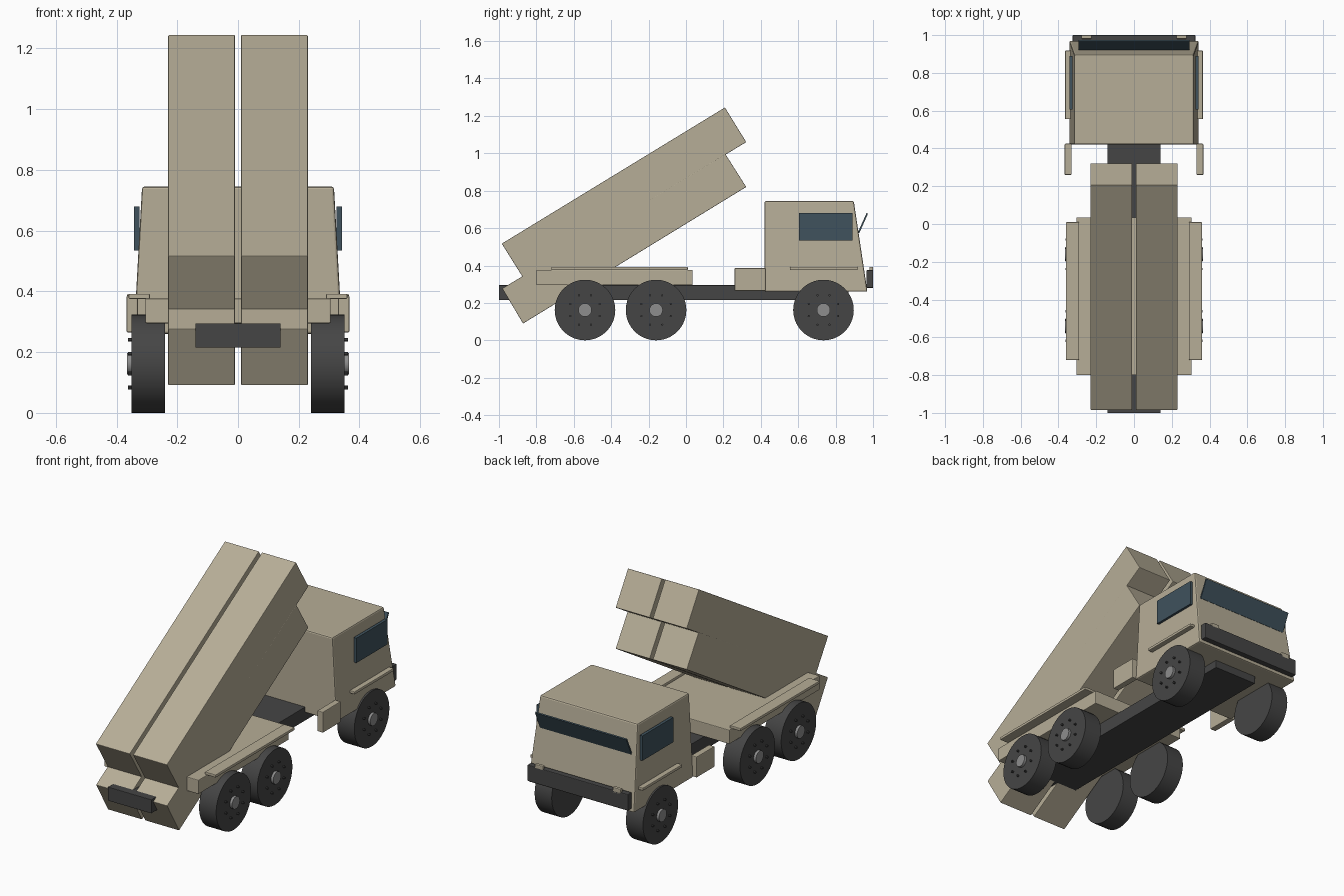
import bpy, bmesh, math
from mathutils import Matrix

if "Cube" in bpy.data.objects:
    bpy.data.objects.remove(bpy.data.objects["Cube"])


def material(name, rgb):
    m = bpy.data.materials.new(name)
    m.diffuse_color = (*rgb, 1)
    m.use_nodes = True
    m.node_tree.nodes["Principled BSDF"].inputs["Base Color"].default_value = m.diffuse_color
    return m


TAN = material("tan paint", (0.47, 0.42, 0.31))
DARK = material("dark steel", (0.06, 0.06, 0.06))
RUBBER = material("rubber", (0.06, 0.06, 0.06))
GLASS = material("glass", (0.05, 0.085, 0.11))
HUB = material("hub metal", (0.27, 0.27, 0.27))


def finish(name, bm, mat, bevel=0.0):
    bmesh.ops.recalc_face_normals(bm, faces=bm.faces)
    me = bpy.data.meshes.new(name)
    bm.to_mesh(me)
    bm.free()
    ob = bpy.data.objects.new(name, me)
    bpy.context.collection.objects.link(ob)
    me.materials.append(mat)
    if bevel:
        mod = ob.modifiers.new("bevel", 'BEVEL')
        mod.width = bevel
        mod.segments = 2
    return ob


def box(name, x, y, z, mat, bevel=0.004):
    """Box from (min, max) ranges."""
    bm = bmesh.new()
    bmesh.ops.create_cube(bm, size=1)
    for v in bm.verts:
        v.co = [lo + (c + 0.5) * (hi - lo) for c, (lo, hi) in zip(v.co, (x, y, z))]
    return finish(name, bm, mat, bevel)


def prism(name, profile, x, mat, bevel=0.0):
    """Extrude a (y, z) profile across an x range."""
    bm = bmesh.new()
    face = bm.faces.new([bm.verts.new((x[0], a, b)) for a, b in profile])
    ext = bmesh.ops.extrude_face_region(bm, geom=[face])
    for v in ext["geom"]:
        if isinstance(v, bmesh.types.BMVert):
            v.co.x = x[1]
    return finish(name, bm, mat, bevel)


def add_cylinder(bm, r, x, y, z, segments):
    m = Matrix.Translation(((x[0] + x[1]) / 2, y, z)) @ Matrix.Rotation(math.pi / 2, 4, 'Y')
    bmesh.ops.create_cone(bm, cap_ends=True, segments=segments, radius1=r, radius2=r,
                          depth=abs(x[1] - x[0]), matrix=m)


def smooth(ob):
    bpy.ops.object.select_all(action='DESELECT')
    ob.select_set(True)
    bpy.context.view_layer.objects.active = ob
    bpy.ops.object.shade_smooth_by_angle(angle=math.radians(35))


# chassis and rear deck
box("chassis_frame", (-0.14, 0.14), (-1.0, 0.87), (0.215, 0.295), DARK, 0.002)
box("deck", (-0.305, 0.305), (-0.80, 0.035), (0.295, 0.377), TAN)

# cab: raked front, sides tapering toward the roof
cab = prism("cab", [(0.42, 0.26), (0.97, 0.26), (0.897, 0.745), (0.42, 0.745)],
            (-0.343, 0.343), TAN, 0.008)
for v in cab.data.vertices:
    if v.co.z > 0.5:
        v.co.x *= 0.316 / 0.343

# windscreen leaning forward at the top, and front bumper
prism("windscreen", [(0.918, 0.575), (0.926, 0.572), (0.973, 0.677), (0.965, 0.68)],
      (-0.295, 0.295), GLASS)
box("bumper", (-0.325, 0.325), (0.965, 1.0), (0.28, 0.375), DARK)

# parts repeated on both sides
for s, side in ((-1, "left"), (1, "right")):
    def pair(a, b):
        return tuple(sorted((s * a, s * b)))
    box(f"side_window_{side}", pair(0.325, 0.342), (0.605, 0.89), (0.535, 0.68), GLASS, 0)
    box(f"cab_fender_{side}", pair(0.31, 0.365), (0.555, 0.918), (0.375, 0.392), TAN)
    box(f"deck_fender_{side}", pair(0.29, 0.36), (-0.72, 0.01), (0.375, 0.392), TAN)
    box(f"side_locker_{side}", pair(0.33, 0.367), (0.26, 0.425), (0.265, 0.386), TAN)
    box(f"headlight_{side}", pair(0.225, 0.278), (0.98, 1.0), (0.36, 0.392), TAN)

    # wheels with hub and a ring of bolts
    for axle, y in (("rear", -0.54), ("middle", -0.16), ("front", 0.735)):
        bm = bmesh.new()
        add_cylinder(bm, 0.162, pair(0.24, 0.35), y, 0.162, 40)
        smooth(finish(f"tyre_{axle}_{side}", bm, RUBBER))
        bm = bmesh.new()
        add_cylinder(bm, 0.036, pair(0.34, 0.365), y, 0.162, 20)
        smooth(finish(f"hub_{axle}_{side}", bm, HUB))
        bm = bmesh.new()
        for i in range(8):
            a = math.tau * (i + 0.5) / 8
            add_cylinder(bm, 0.006, pair(0.345, 0.362), y + 0.085 * math.cos(a),
                         0.162 + 0.085 * math.sin(a), 8)
        finish(f"wheel_bolts_{axle}_{side}", bm, DARK)

    # raised launch pods: the lower one is stepped back along the tilt
    for level, prof in (
            ("upper", [(-0.985, 0.517), (0.208, 1.245), (0.322, 1.060), (-0.871, 0.335)]),
            ("lower", [(-0.983, 0.277), (0.210, 0.997), (0.322, 0.820), (-0.871, 0.090)])):
        prism(f"launch_pod_{level}_{side}", prof, pair(0.01, 0.23), TAN, 0.003)
